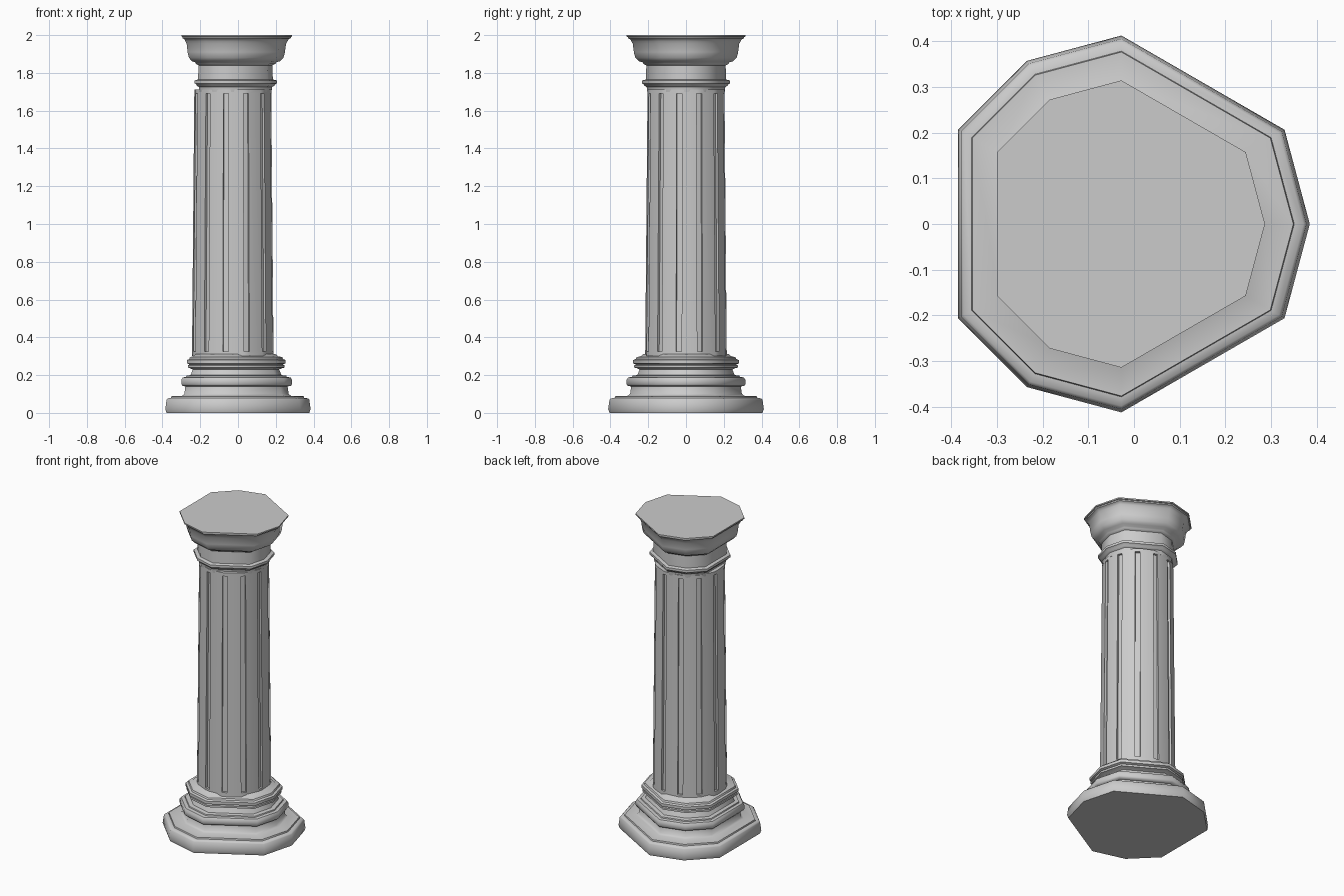
import bpy, bmesh, math

if "Cube" in bpy.data.objects:
    bpy.data.objects.remove(bpy.data.objects["Cube"])

CX = -0.0276  # axis of the column, so the uneven nine-sided outline is centred
NINE = [0, 30, 90, 120, 150, 210, 240, 270, 330]  # twelve-gon missing three corners


def finish(name, bm, angle):
    bmesh.ops.recalc_face_normals(bm, faces=bm.faces)
    me = bpy.data.meshes.new(name)
    bm.to_mesh(me)
    bm.free()
    ob = bpy.data.objects.new(name, me)
    bpy.context.collection.objects.link(ob)
    bpy.ops.object.select_all(action='DESELECT')
    ob.select_set(True)
    bpy.context.view_layer.objects.active = ob
    bpy.ops.object.shade_smooth_by_angle(angle=math.radians(angle))
    return ob


def loft(profile, angles):
    """Stack rings of (radius, z) and cap both ends; returns mesh and side faces."""
    bm = bmesh.new()
    rings = [[bm.verts.new((CX + r * math.cos(math.radians(a)),
                            r * math.sin(math.radians(a)), z)) for a in angles]
             for r, z in profile]
    n = len(angles)
    sides = [[bm.faces.new((lo[i], lo[(i + 1) % n], hi[(i + 1) % n], hi[i]))
              for i in range(n)] for lo, hi in zip(rings, rings[1:])]
    bm.faces.new(rings[0][::-1])
    bm.faces.new(rings[-1])
    return bm, sides


# stepped base: plinth, lower torus, upper double ring
base = [(0.405, 0), (0.412, 0.02), (0.405, 0.07), (0.398, 0.077), (0.378, 0.079),
        (0.376, 0.088), (0.31, 0.09), (0.296, 0.10), (0.29, 0.14),
        (0.308, 0.143), (0.314, 0.152), (0.314, 0.175), (0.306, 0.188), (0.285, 0.19),
        (0.283, 0.197), (0.258, 0.20), (0.245, 0.23), (0.262, 0.237), (0.274, 0.24),
        (0.274, 0.252), (0.264, 0.256), (0.28, 0.262), (0.28, 0.28), (0.266, 0.285),
        (0.262, 0.295), (0.24, 0.30), (0.225, 0.312)]
bm, _ = loft(base, NINE)
finish("base", bm, 48)

# shaft with twelve sunken flutes, full outline at each end
angles = [30 * k - 10 + s for k in range(12) for s in (-4, 4)]
bm, sides = loft([(0.217, 0.30), (0.217, 0.325), (0.205, 1.692), (0.205, 1.713)], angles)
bmesh.ops.recalc_face_normals(bm, faces=bm.faces)
bmesh.ops.inset_individual(bm, faces=sides[1][0::2], thickness=0.001, depth=-0.013)
finish("fluted_shaft", bm, 35)

# neck ring and flared capital
capital = [(0.205, 1.70), (0.208, 1.725), (0.22, 1.732), (0.225, 1.74), (0.233, 1.745),
           (0.233, 1.76), (0.212, 1.765), (0.21, 1.84), (0.226, 1.848), (0.23, 1.856),
           (0.25, 1.862), (0.268, 1.88), (0.275, 1.905), (0.276, 1.91), (0.282, 1.955),
           (0.29, 1.968), (0.295, 1.978), (0.306, 1.983), (0.308, 1.99), (0.314, 1.992), (0.314, 2.0)]
bm, _ = loft(capital, NINE)
finish("capital", bm, 48)
